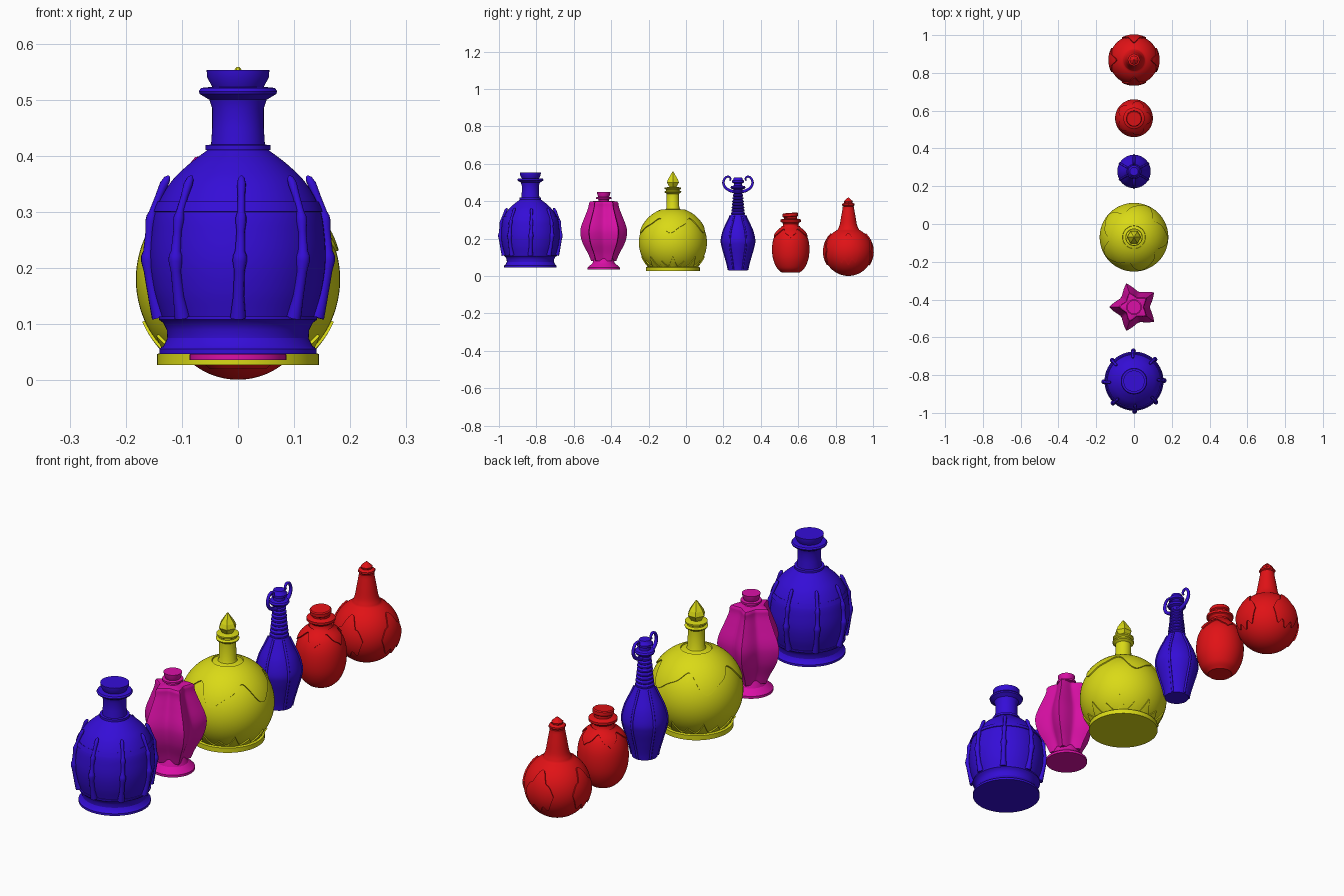
import bpy, bmesh
from math import sin, cos, pi, radians, hypot
from mathutils import Vector

if "Cube" in bpy.data.objects:
    bpy.data.objects.remove(bpy.data.objects["Cube"])


def material(name, rgb):
    m = bpy.data.materials.new(name)
    m.diffuse_color = (*rgb, 1)
    m.use_nodes = True
    m.node_tree.nodes["Principled BSDF"].inputs["Base Color"].default_value = m.diffuse_color
    return m


BLUE = material("blue", (0.035, 0.004, 0.68))
PINK = material("magenta", (0.7, 0.005, 0.38))
YELLOW = material("yellow", (0.7, 0.7, 0.008))
RED = material("red", (0.75, 0.006, 0.008))


def spline(pts, n=6):
    """Catmull-Rom curve through 2D or 3D points."""
    v = [Vector(p) for p in pts]
    v = [2 * v[0] - v[1]] + v + [2 * v[-1] - v[-2]]
    out = []
    for a, b, c, d in zip(v, v[1:], v[2:], v[3:]):
        for i in range(n):
            t = i / n
            out.append(tuple(0.5 * (2 * b + (c - a) * t + (2 * a - 5 * b + 4 * c - d) * t * t
                                    + (3 * b - a - 3 * c + d) * t ** 3)))
    return out + [tuple(pts[-1])]


def finish(obj, mat, angle=30):
    obj.data.materials.append(mat)
    bpy.ops.object.select_all(action='DESELECT')
    obj.select_set(True)
    bpy.context.view_layer.objects.active = obj
    if angle:
        bpy.ops.object.shade_smooth_by_angle(angle=radians(angle))
    return obj


def grid_object(name, rows, closed, y, mat, angle=30, z=0):
    """Skin a list of point columns into a surface."""
    bm = bmesh.new()
    vs = [[bm.verts.new(p) for p in row] for row in rows]
    for i in range(len(vs) if closed else len(vs) - 1):
        a, b = vs[i], vs[(i + 1) % len(vs)]
        for j in range(len(a) - 1):
            bm.faces.new((a[j], b[j], b[j + 1], a[j + 1]))
    bmesh.ops.remove_doubles(bm, verts=bm.verts, dist=1e-5)
    bmesh.ops.recalc_face_normals(bm, faces=bm.faces)
    me = bpy.data.meshes.new(name)
    bm.to_mesh(me)
    bm.free()
    obj = bpy.data.objects.new(name, me)
    bpy.context.collection.objects.link(obj)
    obj.location = (0, y, z)
    return finish(obj, mat, angle)


def lathe(name, prof, y, mat, segs=64, shape=lambda a, z: 1, angle=30, z=0):
    """Closed solid of revolution, optionally with a shaped cross-section."""
    prof = [(0, prof[0][1])] + list(prof) + [(0, prof[-1][1])]
    rows = []
    for i in range(segs):
        a = 2 * pi * i / segs
        rows.append([(r * shape(a, h) * cos(a), r * shape(a, h) * sin(a), h) for r, h in prof])
    return grid_object(name, rows, True, y, mat, angle, z)


def radius_at(prof, z):
    for (r0, z0), (r1, z1) in zip(prof, prof[1:]):
        if z0 <= z <= z1:
            return r0 + (r1 - r0) * (z - z0) / max(z1 - z0, 1e-9)
    return prof[0][0] if z < prof[0][1] else prof[-1][0]


def offset_point(prof, a, z, d):
    """Point lifted by d from the lathed surface."""
    r = radius_at(prof, z)
    dr = (radius_at(prof, z + .004) - radius_at(prof, z - .004)) / .008
    k = d / hypot(1, dr)
    return ((r + k) * cos(a), (r + k) * sin(a), z - dr * k)


def shell(name, prof, y, mat, lo, hi, cols=128, span=None, lift=.005, n=10):
    """Raised layer hugging a lathed body between heights lo(t) and hi(t)."""
    rows = []
    for i in range(cols if span is None else cols + 1):
        a = 2 * pi * i / cols if span is None else span[0] + (span[1] - span[0]) * i / cols
        t = a if span is None else 2 * i / cols - 1
        z0, z1 = lo(t), hi(t)
        col = [offset_point(prof, a, z0, -.002)]
        col += [offset_point(prof, a, z0 + (z1 - z0) * j / n, lift) for j in range(n + 1)]
        rows.append(col + [offset_point(prof, a, z1, -.002)])
    return grid_object(name, rows, span is None, y, mat)


def tubes(name, paths, y, mat):
    """Round tubes; each path point is (x, y, z, radius)."""
    cu = bpy.data.curves.new(name, 'CURVE')
    cu.dimensions = '3D'
    cu.bevel_depth = 1
    cu.bevel_resolution = 3
    cu.use_fill_caps = True
    for path in paths:
        s = cu.splines.new('POLY')
        s.points.add(len(path) - 1)
        for p, (px, py, pz, r) in zip(s.points, path):
            p.co = (px, py, pz, 1)
            p.radius = r
    obj = bpy.data.objects.new(name, cu)
    bpy.context.collection.objects.link(obj)
    obj.location.y = y
    bpy.ops.object.select_all(action='DESELECT')
    obj.select_set(True)
    bpy.context.view_layer.objects.active = obj
    bpy.ops.object.convert(target='MESH')
    return finish(bpy.context.view_layer.objects.active, mat, 50)


# Large blue bottle: foot, belly, neck, stopper
Y = -.832
foot = [(.14, .047), (.14, .056), (.133, .061), (.126, .075), (.127, .09), (.133, .102), (.141, .108), (.141, .114)]
belly = spline([(.136, .114), (.149, .16), (.156, .21), (.154, .26), (.146, .305),
                (.122, .35), (.09, .383), (.055, .41)])
neck = [(.058, .41), (.058, .419), (.048, .42), (.046, .45), (.046, .485), (.051, .5), (.068, .51),
        (.07, .515), (.066, .521), (.046, .523), (.055, .54), (.056, .553)]
lathe("big_bottle_body", foot + belly + neck, Y, BLUE)
shell("big_bottle_band", belly, Y, BLUE, lambda a: .3, lambda a: .317, lift=.003, n=2)
# Bony finger ribs, three knuckled segments each
bone = [(.112, .014), (.15, .010), (.195, .0095), (.213, .013), (.222, .0125), (.23, .009), (.265, .0075),
        (.283, .010), (.291, .0095), (.298, .007), (.325, .0065), (.345, .008), (.354, .006), (.358, .002)]
tubes("big_bottle_finger_ribs",
      [[(*offset_point(belly, k * pi / 4 + pi / 2 + .05 * (z - .112) / .25, z, .004 + max(0, z - .32) * .15), r)
        for z, r in bone] for k in range(8)], Y, BLUE)

# Magenta star-section bottle
Y = -.44


def star(a, z):
    t = abs(((a - pi) / (2 * pi / 5) + .5) % 1 - .5) * 2
    return 1 - .36 * (1 - (1 - t) ** 1.6)


lathe("star_bottle_foot", [(.086, .036), (.086, .046), (.08, .052), (.06, .068), (.054, .085), (.05, .095)], Y, PINK)
side = spline([(.07, .08), (.088, .12), (.118, .175), (.131, .225), (.127, .265), (.105, .32), (.087, .365), (.083, .39)])
lathe("star_bottle_body", side + [(.076, .398), (.045, .402)], Y, PINK, 60, star)
lathe("star_bottle_stopper", [(.03, .39), (.027, .41), (.041, .413), (.041, .421), (.029, .423),
                              (.034, .435), (.036, .449)], Y, PINK, 48)

# Yellow round bottle
Y = -.07
globe = [(.182 * sin(t), .18 - .182 * cos(t)) for t in [.78 + (2.96 - .78) * i / 40 for i in range(41)]]
lathe("round_bottle_body", [(.144, .027), (.144, .047)] + globe, Y, YELLOW)
lathe("round_bottle_neck", [(.042, .35), (.034, .365), (.033, .44), (.044, .447), (.046, .452), (.036, .457),
                            (.036, .462), (.044, .467), (.044, .473), (.02, .477)], Y, YELLOW, 48)
lathe("round_bottle_gem_stopper", [(.02, .474), (.037, .5), (.03, .518), (.003, .558)], Y, YELLOW, 6, angle=0)
shell("round_bottle_drip_layer", globe, Y, YELLOW,
      lambda a: .268 + .034 * sin(5 * a - pi / 2) + .01 * sin(10 * a), lambda a: .352, n=14)
shell("round_bottle_flame_crown", globe, Y, YELLOW, lambda a: .046,
      lambda a: .054 + (.04 + .012 * cos(8 * a)) * abs(((a * 16 / (2 * pi)) % 1) * 2 - 1) ** 1.5, cols=192, n=5)

# Slim blue bottle with ridged body, ringed neck and curled handles
Y = .278
slim = spline([(.05, .03), (.056, .06), (.07, .11), (.084, .16), (.088, .195), (.076, .245), (.053, .295), (.037, .33)])
lathe("slim_bottle_body", slim, Y, BLUE, 64)
tubes("slim_bottle_ridges", [[(*offset_point(slim, k * pi / 3 + pi / 6, .034 + .29 * i / 20, 0), .005)
                              for i in range(21)] for k in range(6)], Y, BLUE)
rings = []
for k in range(8):
    z, r = .328 + k * .016, .037 - k * .0015
    rings += [(r - .005, z), (r, z + .004), (r, z + .010), (r - .005, z + .014)]
lathe("slim_bottle_neck", rings + [(.024, .462), (.036, .467), (.04, .474), (.036, .481), (.022, .484), (.022, .496),
                                   (.031, .5), (.032, .51), (.026, .516), (.022, .526)], Y, BLUE, 48)
curl = spline([(.02, .45), (.045, .458), (.068, .474), (.078, .498), (.07, .523), (.052, .532), (.04, .522), (.044, .51)])
tubes("slim_bottle_handles", [[(0, s * h, z, .0085 - .004 * i / len(curl)) for i, (h, z) in enumerate(curl)]
                              for s in (1, -1)], Y, BLUE)

# Small red jar with pointed collar and tilted cork
Y = .56
jar = spline([(.05, .02), (.075, .045), (.094, .09), (.1, .14), (.095, .19), (.078, .23), (.05, .257), (.042, .268)])
lathe("jar_body", jar + [(.04, .278), (.046, .286), (.056, .29), (.056, .3), (.046, .306), (.03, .307)], Y, RED)
shell("jar_collar", jar, Y, RED,
      lambda a: .243 - .045 * abs(((a * 5 / (2 * pi)) % 1) * 2 - 1) ** 2 + .006 * cos(10 * a), lambda a: .264)
cork = lathe("jar_cork", [(.034, 0), (.036, .02), (.042, .024), (.042, .038), (.038, .042)], Y, RED, 48, z=.296)
cork.rotation_euler.x = .08

# Red flask with tapered neck and leaf panels
Y = .868
ball = [(.13 * sin(t), .131 - .13 * cos(t)) for t in [.02 + 2.65 * i / 40 for i in range(41)]]
taper = spline([(.056, .25), (.046, .275), (.038, .32), (.03, .365)])
lathe("flask_body", ball + taper + [(.03, .372)], Y, RED)
lathe("flask_stopper", [(.022, .37), (.034, .378), (.034, .386), (.022, .392), (.024, .4), (.003, .419)], Y, RED, 8, angle=0)
for k in range(4):
    c = k * pi / 2
    shell("flask_leaf_panel_%d" % (k + 1), ball, Y, RED,
          lambda t: .135 - (1 - t ** 4) * (.06 + .014 * cos(3 * pi * t)),
          lambda t: .135 + .045 * (1 - t * t) + .045 * (1 - abs(t)) ** 2 + .012 * abs(sin(2 * pi * t)),
          cols=40, span=(c - .5, c + .5), lift=.006)
